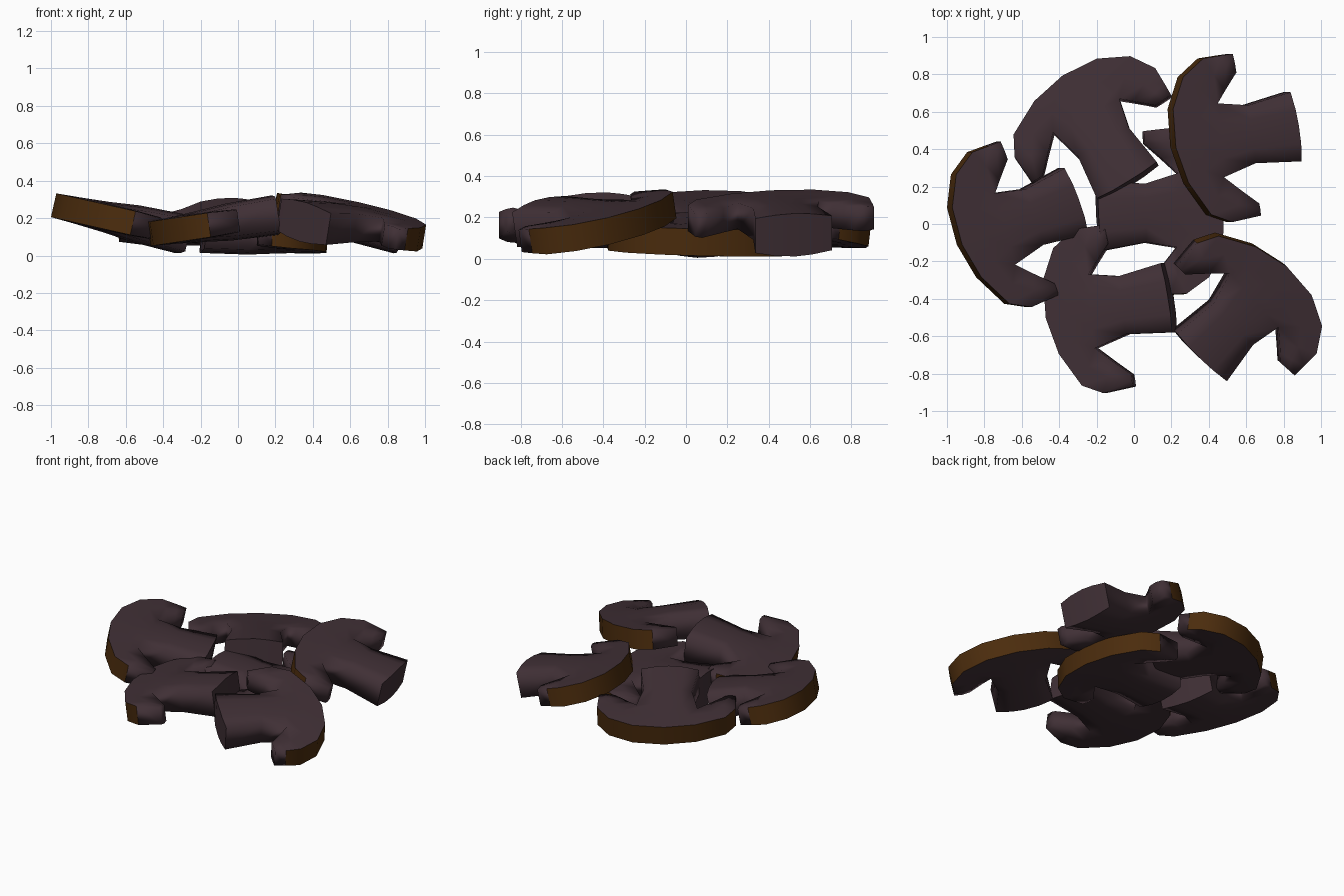
import bpy, bmesh, math
from mathutils import Vector, Matrix

if "Cube" in bpy.data.objects:
    bpy.data.objects.remove(bpy.data.objects["Cube"])


def material(name, rgb):
    m = bpy.data.materials.new(name)
    m.diffuse_color = (*rgb, 1)
    m.use_nodes = True
    m.node_tree.nodes["Principled BSDF"].inputs["Base Color"].default_value = m.diffuse_color
    return m


FLESH = material("dark mauve flesh", (0.051, 0.029, 0.036))
SKIN = material("brown cap skin", (0.070, 0.025, 0.004))

# Slice outline rows, from one cap tip to the other (centred on PIVOT)
PIVOT = Vector((0.656, 0.484))
OUTER = [(.52, .91), (.45, .90), (.355, .885), (.245, .785), (.19, .615),
         (.205, .41), (.275, .22), (.40, .05), (.515, .01), (.675, .045)]
INNER = [(.54, .81), (.51, .765), (.475, .71), (.435, .645), (.445, .55),
         (.452, .45), (.46, .35), (.47, .25), (.565, .18), (.665, .11)]
STEM_MID = [(.60, .635), (.61, .56), (.62, .48), (.63, .40), (.64, .325)]
STEM_END = [(.83, .705), (.855, .61), (.87, .53), (.885, .43), (.89, .335)]
# Half thickness along each row
H_OUTER = [.055, .06] + [.065] * 7 + [.055]
H_MIDDLE = [.062, .065, .068, .07, .072, .073, .072, .07, .068, .062]
H_INNER = [.055, .058, .06, .065, .077, .083, .077, .065, .06, .055]
H_STEM_MID = [.078, .093, .1, .093, .078]
H_STEM_END = [.086, .101, .107, .101, .086]


def slice_mesh():
    bm = bmesh.new()

    def row(points, heights):
        pts = [Vector(p) - PIVOT for p in points]
        return [[bm.verts.new((p.x, p.y, s * h)) for p, h in zip(pts, heights)]
                for s in (1, -1)]

    middle = [(Vector(a) + Vector(b)) * .5 for a, b in zip(OUTER, INNER)]
    o = row(OUTER, H_OUTER)
    m = row(middle, H_MIDDLE)
    i = row(INNER, H_INNER)
    sm = row(STEM_MID, H_STEM_MID)
    se = row(STEM_END, H_STEM_END)

    # Broad cut faces of cap and stem
    for s in (0, 1):
        neck = i[s][3:8]
        for a, b in ((o[s], m[s]), (m[s], i[s]), (neck, sm[s]), (sm[s], se[s])):
            for k in range(len(a) - 1):
                bm.faces.new((a[k], a[k + 1], b[k + 1], b[k]))

    def wall(pairs):
        return [bm.faces.new((a, b, d, c))
                for (a, b), (c, d) in zip(pairs, pairs[1:])]

    # Skin around the cap, flesh at its curled ends
    rim = wall(list(zip(*o)))
    for f in rim[1:-1]:
        f.material_index = 1
    # Tips, gills and stem sides, then the stem end
    col = lambda r, k: (r[0][k], r[1][k])
    wall([col(o, 0), col(m, 0)] + [col(i, k) for k in range(4)]
         + [col(sm, 0), col(se, 0)])
    end = wall(list(zip(*se)))
    wall([col(se, 4), col(sm, 4), col(i, 7), col(i, 8), col(i, 9), col(m, 9),
          col(o, 9)])
    bmesh.ops.recalc_face_normals(bm, faces=bm.faces)

    # Smooth all over, but crisp around the skin and the stem end
    for f in bm.faces:
        f.smooth = True
    for group in (set(rim[1:-1]), set(end)):
        for e in bm.edges:
            if sum(f in group for f in e.link_faces) == 1:
                e.smooth = False
    me = bpy.data.meshes.new("mushroom_slice")
    bm.to_mesh(me)
    bm.free()
    me.materials.append(FLESH)
    me.materials.append(SKIN)
    return me


def place(name, mesh, loc, turn, slope_x, slope_y):
    ob = bpy.data.objects.new(name, mesh)
    bpy.context.collection.objects.link(ob)
    tilt = Vector((0, 0, 1)).rotation_difference(Vector((-slope_x, -slope_y, 1)))
    ob.matrix_world = (Matrix.Translation(loc) @ tilt.to_matrix().to_4x4()
                       @ Matrix.Rotation(math.radians(turn), 4, 'Z'))


# Pile of six overlapping slices
base = slice_mesh()
place("slice_left", base, (-.515, .048, .163), 11, -.225, 0)
place("slice_back", base, (-.143, .399, .175), -68, .058, -.115)
place("slice_right_back", base, (.648, .484, .165), 0, -.235, 0)
place("slice_centre", base, (.022, .057, .107), 174, -.06, -.03)
place("slice_front", base, (-.016, -.43, .184), 0, .15, 0)
place("slice_right_front", base, (.4925, -.55, .18), 217, -.159, .146)
